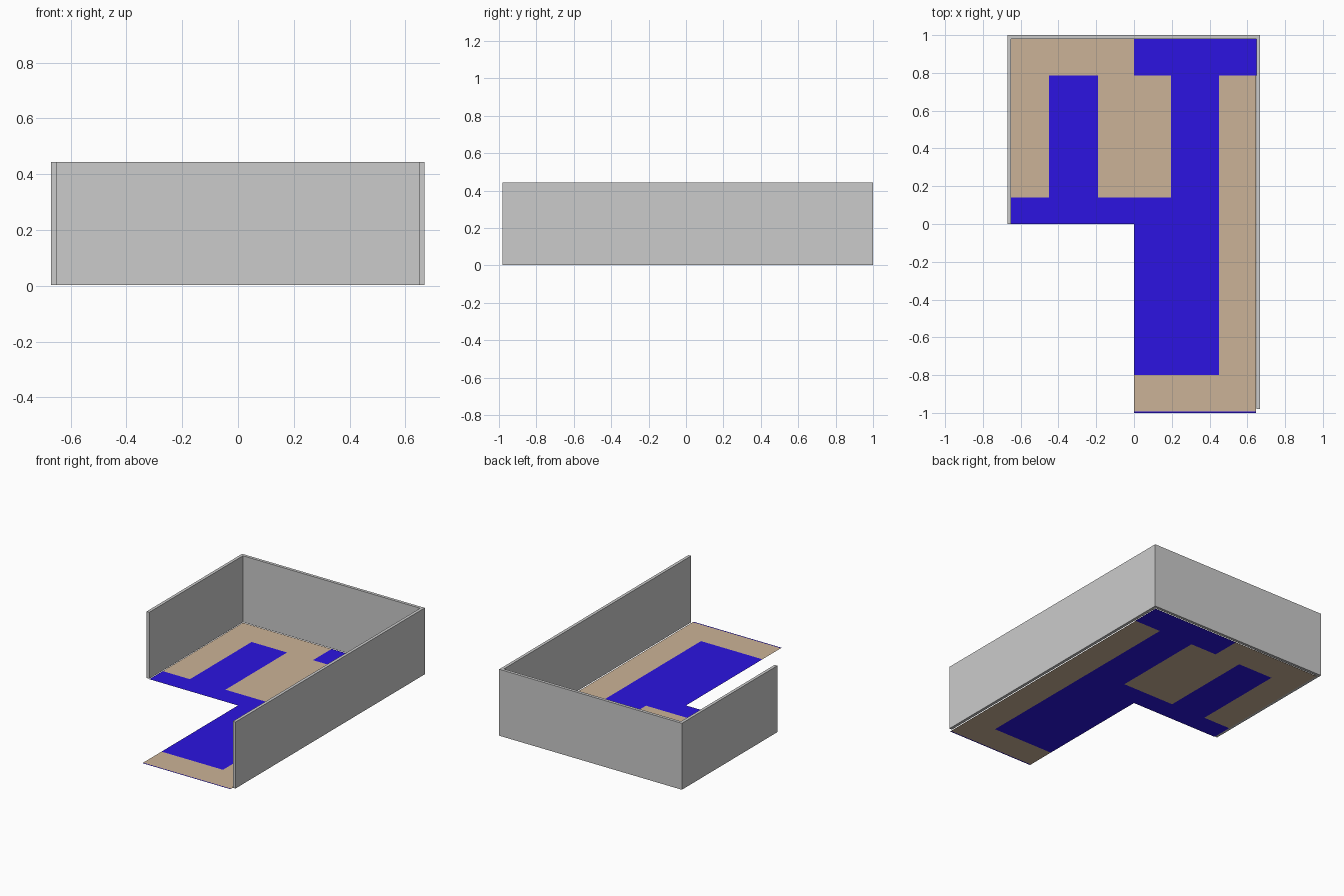
import bpy, bmesh

if "Cube" in bpy.data.objects:
    bpy.data.objects.remove(bpy.data.objects["Cube"])


def material(name, color):
    m = bpy.data.materials.new(name)
    m.diffuse_color = (*color, 1)
    m.use_nodes = True
    m.node_tree.nodes["Principled BSDF"].inputs["Base Color"].default_value = m.diffuse_color
    return m


def outline(name, points, z, height=0, mat=None):
    """Flat outline at height z, optionally extruded upwards."""
    bm = bmesh.new()
    face = bm.faces.new([bm.verts.new((x, y, z)) for x, y in points])
    if height:
        top = bmesh.ops.extrude_face_region(bm, geom=[face], use_keep_orig=True)
        verts = [g for g in top["geom"] if isinstance(g, bmesh.types.BMVert)]
        bmesh.ops.translate(bm, vec=(0, 0, height), verts=verts)
        bmesh.ops.recalc_face_normals(bm, faces=bm.faces)
    mesh = bpy.data.meshes.new(name)
    bm.to_mesh(mesh)
    bm.free()
    if mat:
        mesh.materials.append(mat)
    obj = bpy.data.objects.new(name, mesh)
    bpy.context.collection.objects.link(obj)
    return obj


tan = material("tan_floor", (0.60, 0.45, 0.31))
blue = material("blue_floor", (0.025, 0.007, 0.75))

# Continuous wall around left, back and right sides
outline("walls", [(-.67, 0), (-.65, 0), (-.65, .98), (.648, .98),
                  (.648, -.98), (.668, -.98), (.668, 1), (-.67, 1)], 0.003, 0.44)

# Blue walkway running through the floor
outline("blue_walkway", [
    (-.65, 0), (0, 0), (0, -.8), (.45, -.8), (.45, .785), (.648, .785),
    (.648, .98), (0, .98), (0, .785), (.195, .785), (.195, .14), (-.19, .14),
    (-.19, .785), (-.45, .785), (-.45, .14), (-.65, .14)], 0, mat=blue)

# Tan floor areas
outline("tan_floor_left", [
    (-.65, .14), (-.45, .14), (-.45, .785), (-.19, .785), (-.19, .14),
    (.195, .14), (.195, .785), (0, .785), (0, .98), (-.65, .98)], 0, mat=tan)
outline("tan_floor_right", [
    (0, -.992), (.645, -.992), (.645, .785), (.45, .785), (.45, -.8), (0, -.8)],
    0, mat=tan)

# Narrow blue edge at the front
outline("blue_front_edge", [(0, -1), (.645, -1), (.645, -.992), (0, -.992)], 0, mat=blue)
